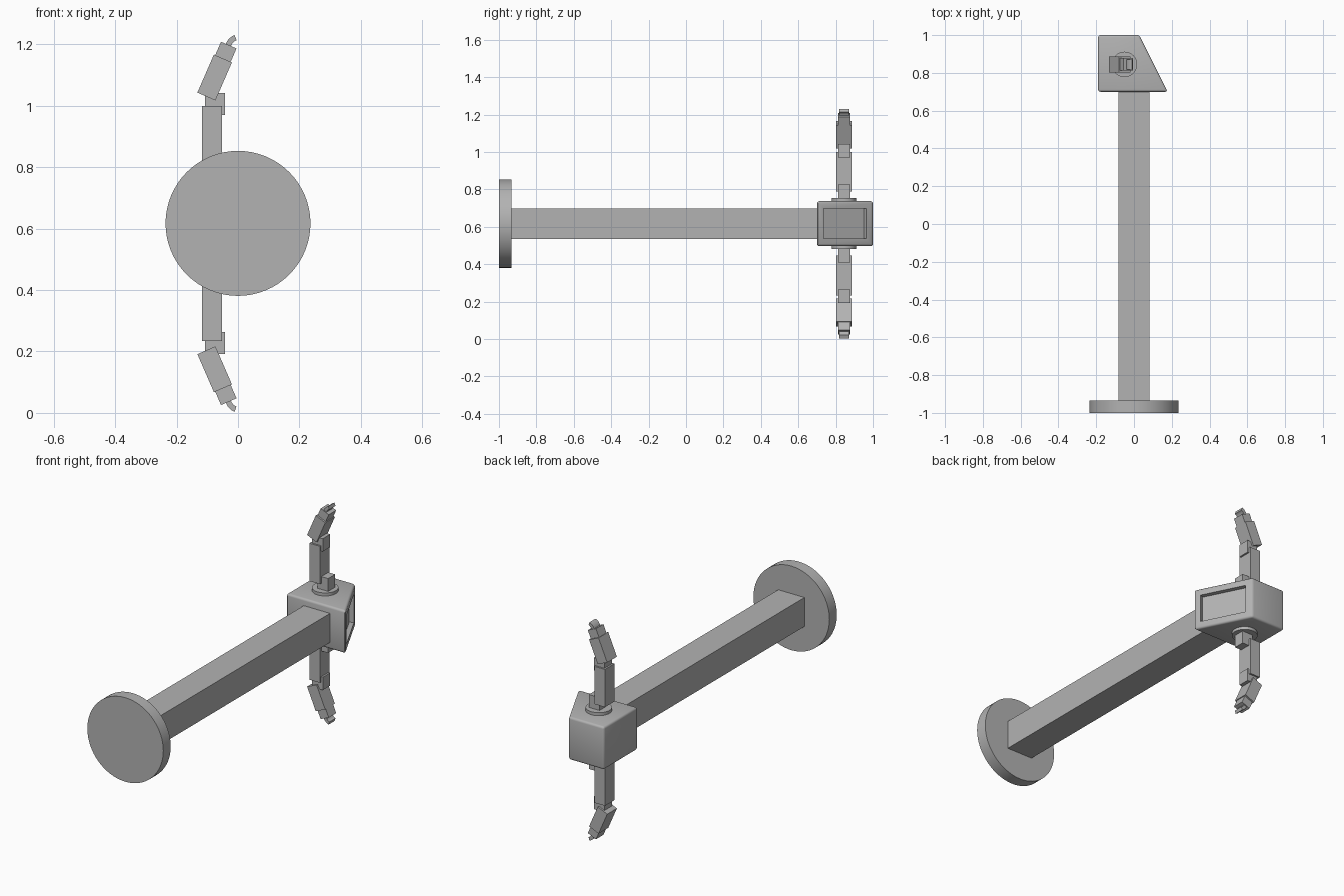
import bpy, bmesh, math
from mathutils import Matrix, Vector

if "Cube" in bpy.data.objects:
    bpy.data.objects.remove(bpy.data.objects["Cube"])

grey = bpy.data.materials.new("plain grey")
grey.use_nodes = True
tone = (0.45, 0.45, 0.45, 1)
grey.diffuse_color = tone
grey.node_tree.nodes["Principled BSDF"].inputs["Base Color"].default_value = tone

MID = 0.617       # height of the mirror plane
ARM_Y = 0.845     # depth of the two arms


def finish(name, bm, smooth=False):
    bmesh.ops.recalc_face_normals(bm, faces=bm.faces)
    mesh = bpy.data.meshes.new(name)
    bm.to_mesh(mesh)
    bm.free()
    mesh.materials.append(grey)
    obj = bpy.data.objects.new(name, mesh)
    bpy.context.collection.objects.link(obj)
    if smooth:
        bpy.ops.object.select_all(action='DESELECT')
        obj.select_set(True)
        bpy.context.view_layer.objects.active = obj
        bpy.ops.object.shade_smooth_by_angle(angle=math.radians(35))
    return obj


def box(name, centre, size, tilt=0, flip=False):
    bm = bmesh.new()
    bmesh.ops.create_cube(bm, size=1)
    bm.transform(Matrix.Translation(centre) @ Matrix.Rotation(tilt, 4, 'Y')
                 @ Matrix.Diagonal((*size, 1)))
    return place(name, bm, flip)


def disc(name, centre, radius, depth, turn=0, flip=False):
    bm = bmesh.new()
    bmesh.ops.create_cone(bm, cap_ends=True, segments=64, radius1=radius,
                          radius2=radius, depth=depth)
    bm.transform(Matrix.Translation(centre) @ Matrix.Rotation(turn, 4, 'X'))
    return place(name, bm, flip, True)


def prism(points, offset):
    """Close a polygon and extrude it along the offset."""
    bm = bmesh.new()
    face = bm.faces.new([bm.verts.new(p) for p in points])
    new = bmesh.ops.extrude_face_region(bm, geom=[face])["geom"]
    verts = [v for v in new if isinstance(v, bmesh.types.BMVert)]
    bmesh.ops.translate(bm, verts=verts, vec=offset)
    bmesh.ops.recalc_face_normals(bm, faces=bm.faces)
    return bm


def place(name, bm, flip, smooth=False):
    # Reflect the lower arm's parts across the middle plane
    if flip:
        for v in bm.verts:
            v.co.z = 2 * MID - v.co.z
    return finish(name, bm, smooth)


# Round base and square beam
disc("base_disc", (0, -0.967, MID), 0.236, 0.066, math.pi / 2)
box("beam", (0, -0.115, MID), (0.163, 1.65, 0.163))

# Wedge head with rounded edges and a recessed panel in its slanted side
outline = [(-0.19, 0.7), (0.178, 0.7), (0.028, 1), (-0.19, 1)]
bm = prism([(x, y, MID - 0.12) for x, y in outline], (0, 0, 0.24))
bmesh.ops.bevel(bm, geom=bm.edges[:], offset=0.012, segments=3,
                profile=0.5, affect='EDGES')
bm.normal_update()
slope = Vector((0.3, 0.15, 0)).normalized()
panel = max((f for f in bm.faces if f.normal.dot(slope) > 0.98),
            key=lambda f: f.calc_area())
bmesh.ops.inset_individual(bm, faces=[panel], thickness=0.04)
hole = bmesh.ops.extrude_discrete_faces(bm, faces=[panel])["faces"][0]
bmesh.ops.translate(bm, verts=hole.verts[:], vec=-slope * 0.025)
finish("head", bm, True)

# Two mirrored jointed arms
for side, flip in (("upper", False), ("lower", True)):
    disc(side + "_turntable", (-0.05, ARM_Y, 0.743), 0.067, 0.022, flip=flip)
    box(side + "_shoulder", (-0.043, ARM_Y, 0.788), (0.066, 0.062, 0.076), flip=flip)
    box(side + "_arm", (-0.085, ARM_Y, 0.894), (0.066, 0.086, 0.212), flip=flip)
    box(side + "_elbow", (-0.075, ARM_Y, 1.006), (0.066, 0.066, 0.072), flip=flip)
    tilt = math.radians(23.5)
    box(side + "_forearm", (-0.076, ARM_Y, 1.092), (0.064, 0.086, 0.135), tilt, flip)
    box(side + "_wrist", (-0.042, ARM_Y, 1.17), (0.055, 0.066, 0.06), tilt, flip)

    # Curved finger: a quarter-ring section swept across the wrist
    centre = Vector((0.005, 0, 1.186))
    angles = [math.radians(170 - 12 * i) for i in range(6)]
    ring = [(a, 0.047) for a in angles] + [(a, 0.029) for a in reversed(angles)]
    points = [(centre.x + r * math.cos(a), ARM_Y - 0.027, centre.z + r * math.sin(a))
              for a, r in ring]
    place(side + "_finger", prism(points, (0, 0.054, 0)), flip, True)
